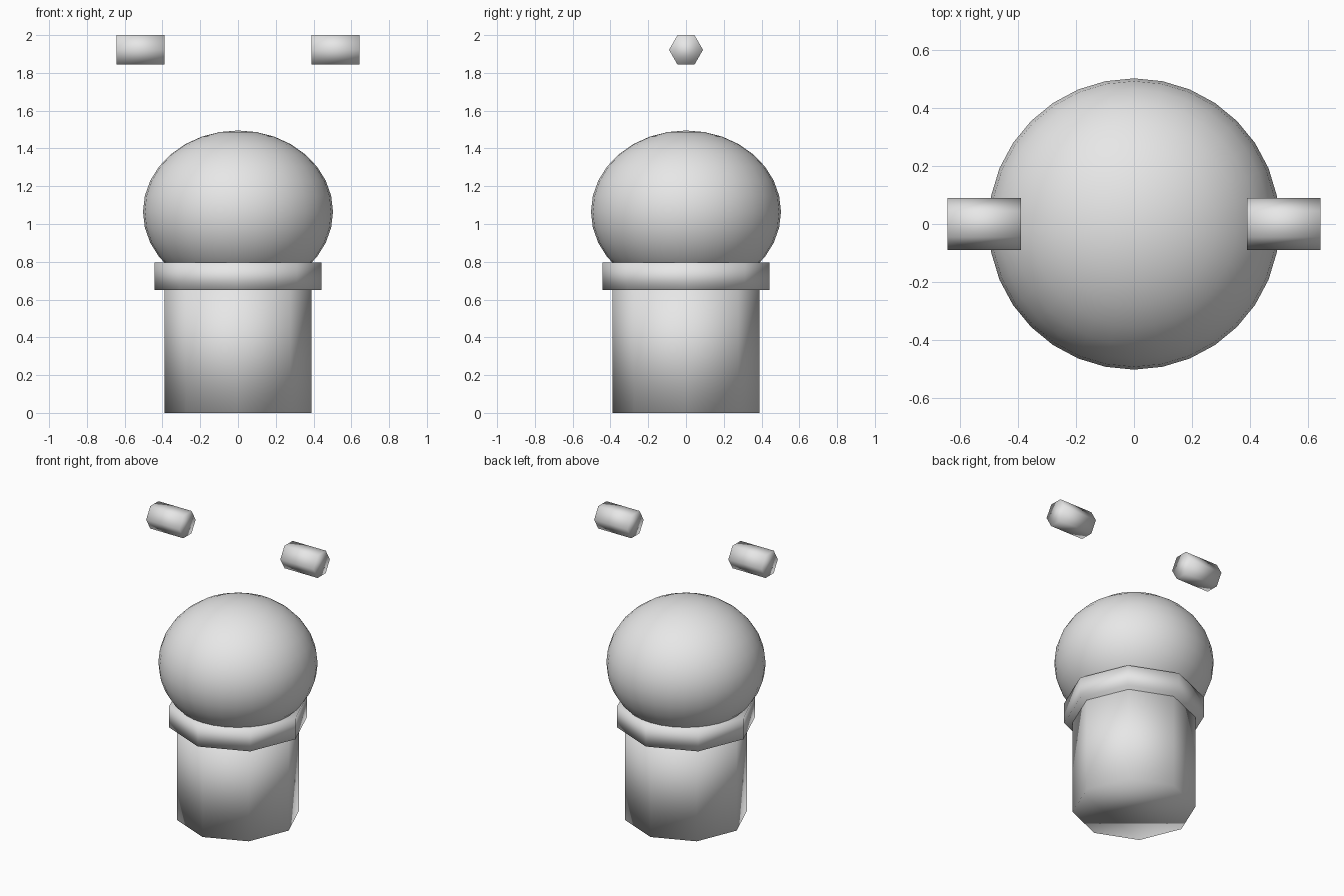
import bpy
import math

if "Cube" in bpy.data.objects:
    bpy.data.objects.remove(bpy.data.objects["Cube"])

grey = bpy.data.materials.new("light_grey")
grey.diffuse_color = (0.8, 0.8, 0.8, 1.0)
grey.use_nodes = True
grey.node_tree.nodes["Principled BSDF"].inputs["Base Color"].default_value = grey.diffuse_color


def finish(name):
    """Name the active object, colour it and shade it smooth."""
    obj = bpy.context.object
    obj.name = name
    obj.data.materials.append(grey)
    bpy.ops.object.shade_smooth()
    return obj


def prism(name, sides, radius, length, centre, rotation=(0, 0, 0)):
    bpy.ops.mesh.primitive_cylinder_add(vertices=sides, radius=radius, depth=length,
                                        location=centre, rotation=rotation)
    return finish(name)


# Octagonal body, with corners on the x and y axes
prism("body", 8, 0.39, 0.70, (0, 0, 0.35))

# Wider octagonal collar around the top of the body
prism("collar", 8, 0.442, 0.145, (0, 0, 0.7225))

# Flattened round head sitting in the collar
bpy.ops.mesh.primitive_uv_sphere_add(segments=32, ring_count=16, radius=1,
                                     location=(0, 0, 1.065))
head = finish("head")
head.scale = (0.503, 0.503, 0.43)

# Pair of floating hexagonal bars lying along x, flat side up
bar_radius = 0.09
bar_z = 2.0 - bar_radius * math.cos(math.radians(30))
for side, label in ((-1, "left"), (1, "right")):
    prism(label + "_bar", 6, bar_radius, 0.255, (side * 0.517, 0, bar_z),
          (0, math.pi / 2, 0))
